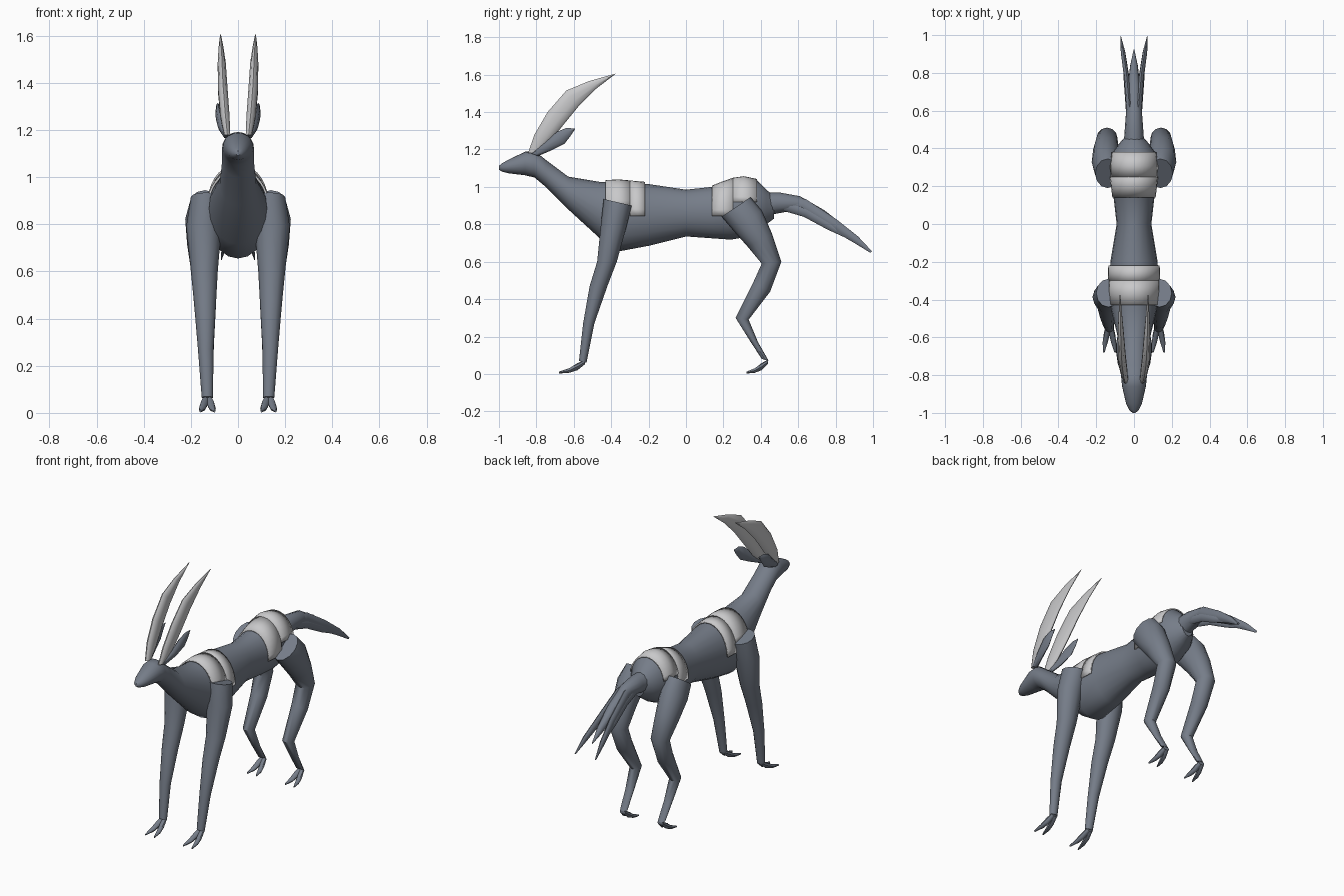
import bpy, bmesh, math


def mat(name, rgb):
    m = bpy.data.materials.new(name)
    m.diffuse_color = (*rgb, 1)
    return m


SLATE = mat("slate grey", (0.18, 0.205, 0.25))
LIGHT = mat("light grey", (0.58, 0.58, 0.59))


def finish(bm, name, material):
    bmesh.ops.recalc_face_normals(bm, faces=bm.faces)
    me = bpy.data.meshes.new(name)
    bm.to_mesh(me)
    bm.free()
    me.materials.append(material)
    ob = bpy.data.objects.new(name, me)
    bpy.context.collection.objects.link(ob)
    bpy.ops.object.select_all(action='DESELECT')
    ob.select_set(True)
    bpy.context.view_layer.objects.active = ob
    bpy.ops.object.shade_smooth_by_angle(angle=math.radians(45))
    return ob


def loft(name, rings, material, sides=12, side=1):
    """Each ring: one edge (y, z), opposite edge (y, z), centre x, half width."""
    bm = bmesh.new()
    loops = []
    for ya, za, yb, zb, cx, hx in rings:
        loop = []
        for i in range(sides):
            t = 2 * math.pi * i / sides
            c, s = math.cos(t) / 2, math.sin(t)
            loop.append(bm.verts.new((side * (cx + hx * s),
                                      (ya + yb) / 2 + c * (ya - yb),
                                      (za + zb) / 2 + c * (za - zb))))
        loops.append(loop)
    for a, b in zip(loops, loops[1:]):
        for i in range(sides):
            j = (i + 1) % sides
            bm.faces.new((a[i], a[j], b[j], b[i]))
    bm.faces.new(loops[0])
    bm.faces.new(loops[-1])
    return finish(bm, name, material)


# Torso, neck and head: y, top z, bottom z, half width
BODY = [(-1.0, 1.112, 1.092, .008), (-.985, 1.125, 1.082, .025),
        (-.95, 1.145, 1.073, .042), (-.86, 1.188, 1.062, .063),
        (-.81, 1.192, 1.05, .068), (-.75, 1.145, 1.0, .067),
        (-.63, 1.055, .88, .078), (-.45, 1.025, .715, .122),
        (-.36, 1.03, .655, .132), (-.2, 1.015, .685, .125),
        (0, .985, .735, .092), (.14, 1.0, .725, .108),
        (.24, 1.04, .718, .12), (.31, 1.05, .73, .122),
        (.38, 1.035, .765, .112), (.43, .985, .80, .075), (.47, .95, .83, .04)]
loft("body", [(y, t, y, b, 0, w) for y, t, b, w in BODY], SLATE, 20)


def body_at(y):
    for a, b in zip(BODY, BODY[1:]):
        if a[0] <= y <= b[0]:
            f = (y - a[0]) / (b[0] - a[0])
            return [p + f * (q - p) for p, q in zip(a[1:], b[1:])]


def saddle(name, strips, off):
    """Thin plates draped over the back; each strip: y stations and lower z."""
    bm = bmesh.new()
    n = 16
    for ys, low in strips:
        rows = []
        for y in ys:
            top, bot, w = body_at(y)
            mid, h = (top + bot) / 2, (top - bot) / 2 + off
            lim = math.acos(max(-1, min(1, (low - mid) / h)))
            row = []
            for i in range(n + 1):
                t = lim * (2 * i / n - 1)
                row.append(bm.verts.new(((w + off) * math.sin(t), y,
                                         mid + h * math.cos(t))))
            rows.append(row)
        for a, b in zip(rows, rows[1:]):
            for i in range(n):
                bm.faces.new((a[i], a[i + 1], b[i + 1], b[i]))
    ob = finish(bm, name, LIGHT)
    mod = ob.modifiers.new("thickness", 'SOLIDIFY')
    mod.thickness = .009
    mod.offset = -1


saddle("shoulder_plate", [((-.43, -.36, -.30), .90), ((-.30, -.26, -.22), .845)], .01)
saddle("rump_plate", [((.14, .19, .25), .845), ((.25, .31, .38), .92)], .007)

FRONT_LEG = [(-.44, .935, -.29, .90, .135, .065), (-.455, .80, -.32, .78, .145, .075),
             (-.475, .60, -.37, .60, .143, .057), (-.515, .47, -.42, .47, .14, .047),
             (-.55, .27, -.49, .27, .137, .033), (-.572, .07, -.532, .06, .13, .024)]
HIND_LEG = [(.19, .84, .345, .945, .14, .065), (.25, .77, .405, .875, .147, .077),
            (.33, .68, .46, .75, .148, .068), (.405, .59, .51, .60, .143, .055),
            (.36, .49, .45, .44, .14, .047), (.265, .30, .335, .29, .136, .034),
            (.34, .18, .385, .17, .133, .027), (.405, .08, .442, .07, .13, .023)]
# Toe as offsets from the ankle: y, top z, bottom z, sideways spread, half width
TOE = [(.015, .075, .052, .006, .014), (-.025, .058, .02, .014, .016),
       (-.07, .03, .006, .022, .014), (-.125, .012, .002, .03, .004)]

HORN = [(-.845, 1.18, -.79, 1.18, .045, .013), (-.81, 1.28, -.735, 1.23, .055, .02),
        (-.74, 1.40, -.665, 1.32, .064, .021), (-.64, 1.515, -.575, 1.43, .069, .018),
        (-.52, 1.565, -.48, 1.525, .072, .011), (-.375, 1.606, -.378, 1.603, .074, .002)]
EAR = [(-.83, 1.18, -.79, 1.165, .05, .012), (-.755, 1.235, -.72, 1.195, .07, .016),
       (-.69, 1.295, -.65, 1.23, .082, .014), (-.64, 1.315, -.615, 1.275, .086, .008),
       (-.592, 1.312, -.594, 1.308, .085, .002)]

OUTER = [(.53, .95, .51, .89, .018, .018), (.64, .935, .61, .87, .026, .017),
         (.80, .83, .77, .775, .04, .014), (.92, .735, .90, .70, .058, .012),
         (.995, .655, .985, .648, .07, .002)]
INNER = [(.53, .94, .51, .875, .02, .018), (.66, .89, .63, .84, .03, .016),
         (.78, .81, .76, .77, .043, .012), (.88, .725, .875, .718, .052, .002)]

# Paired parts
for s, tag in ((1, "right"), (-1, "left")):
    loft("front_leg_" + tag, FRONT_LEG, SLATE, 12, s)
    loft("hind_leg_" + tag, HIND_LEG, SLATE, 12, s)
    for leg, ankle in (("front", -.555), ("hind", .445 - .02)):
        k = 1 if leg == "front" else .82
        for d in (1, -1):
            loft(f"{leg}_toe_{tag}", [(ankle + y * k, t, ankle + y * k, b, .13 + d * x, w)
                                      for y, t, b, x, w in TOE], SLATE, 8, s)
    loft("horn_" + tag, HORN, LIGHT, 10, s)
    loft("ear_" + tag, EAR, SLATE, 8, s)
    loft("tail_outer_strand_" + tag, OUTER, SLATE, 8, s)
    loft("tail_inner_strand_" + tag, INNER, SLATE, 8, s)

# Central tail
loft("tail", [(.41, .97, .41, .83, 0, .055), (.50, .97, .475, .855, 0, .05),
              (.61, .95, .58, .875, 0, .042), (.74, .875, .71, .81, 0, .034),
              (.85, .79, .83, .745, 0, .02), (.925, .71, .92, .705, 0, .002)], SLATE, 12)
